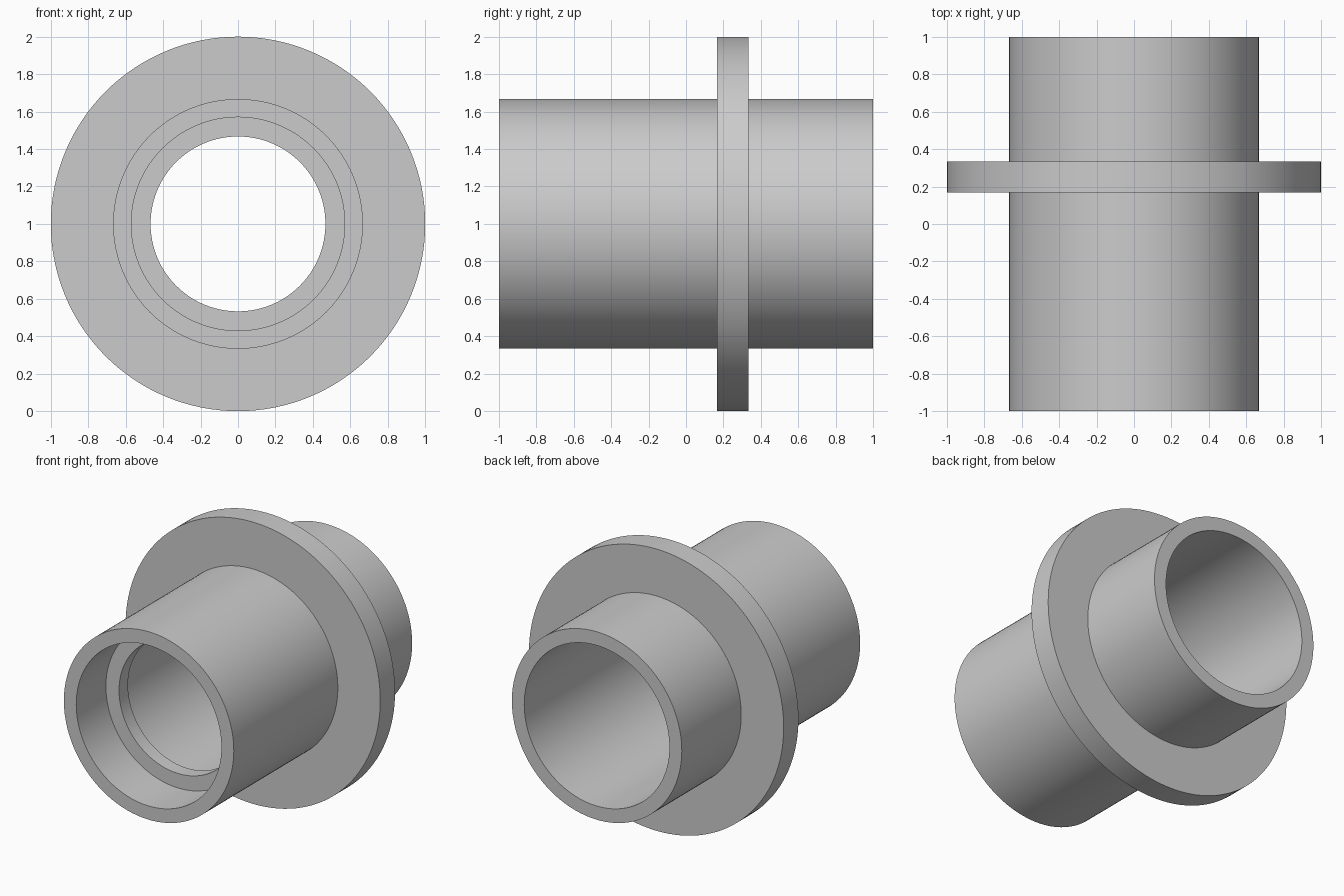
import bpy
import bmesh
from math import radians, tau
from mathutils import Matrix, Vector

cube = bpy.data.objects.get("Cube")
if cube:
    bpy.data.objects.remove(cube, do_unlink=True)

SEGMENTS = 128
AXIS_HEIGHT = 1.0
FLANGE_R, TUBE_R, BORE_R, LIP_R = 1.0, 0.667, 0.57, 0.467
FRONT, BACK = -1.0, 1.0
FLANGE_FRONT, FLANGE_BACK = 0.167, 0.333
LIP_FRONT, LIP_BACK = -0.667, -0.567

# Plain grey finish
grey = bpy.data.materials.new("plain grey")
grey.use_nodes = True
colour = (0.6, 0.6, 0.6, 1.0)
grey.diffuse_color = colour
grey.node_tree.nodes["Principled BSDF"].inputs["Base Color"].default_value = colour


def lathe(name, profile):
    """Turn a closed (radius, y) profile about the y axis."""
    bm = bmesh.new()
    rings = []
    for i in range(SEGMENTS):
        turn = Matrix.Rotation(tau * i / SEGMENTS, 3, "Y")
        rings.append([bm.verts.new(turn @ Vector((r, y, 0))) for r, y in profile])
    for i, ring in enumerate(rings):
        after = rings[(i + 1) % SEGMENTS]
        for j in range(len(profile)):
            k = (j + 1) % len(profile)
            bm.faces.new((ring[j], ring[k], after[k], after[j]))
    bmesh.ops.recalc_face_normals(bm, faces=bm.faces)
    mesh = bpy.data.meshes.new(name)
    bm.to_mesh(mesh)
    bm.free()
    mesh.materials.append(grey)
    obj = bpy.data.objects.new(name, mesh)
    obj.location.z = AXIS_HEIGHT
    bpy.context.collection.objects.link(obj)
    bpy.ops.object.select_all(action="DESELECT")
    obj.select_set(True)
    bpy.context.view_layer.objects.active = obj
    bpy.ops.object.shade_smooth_by_angle(angle=radians(30))
    return obj


# Flanged sleeve: outer wall and collar, then the bore with its inner lip
outside = [(TUBE_R, FRONT), (TUBE_R, FLANGE_FRONT), (FLANGE_R, FLANGE_FRONT),
           (FLANGE_R, FLANGE_BACK), (TUBE_R, FLANGE_BACK), (TUBE_R, BACK)]
inside = [(BORE_R, BACK), (BORE_R, LIP_BACK), (LIP_R, LIP_BACK),
          (LIP_R, LIP_FRONT), (BORE_R, LIP_FRONT), (BORE_R, FRONT)]
lathe("flanged_sleeve", outside + inside)
